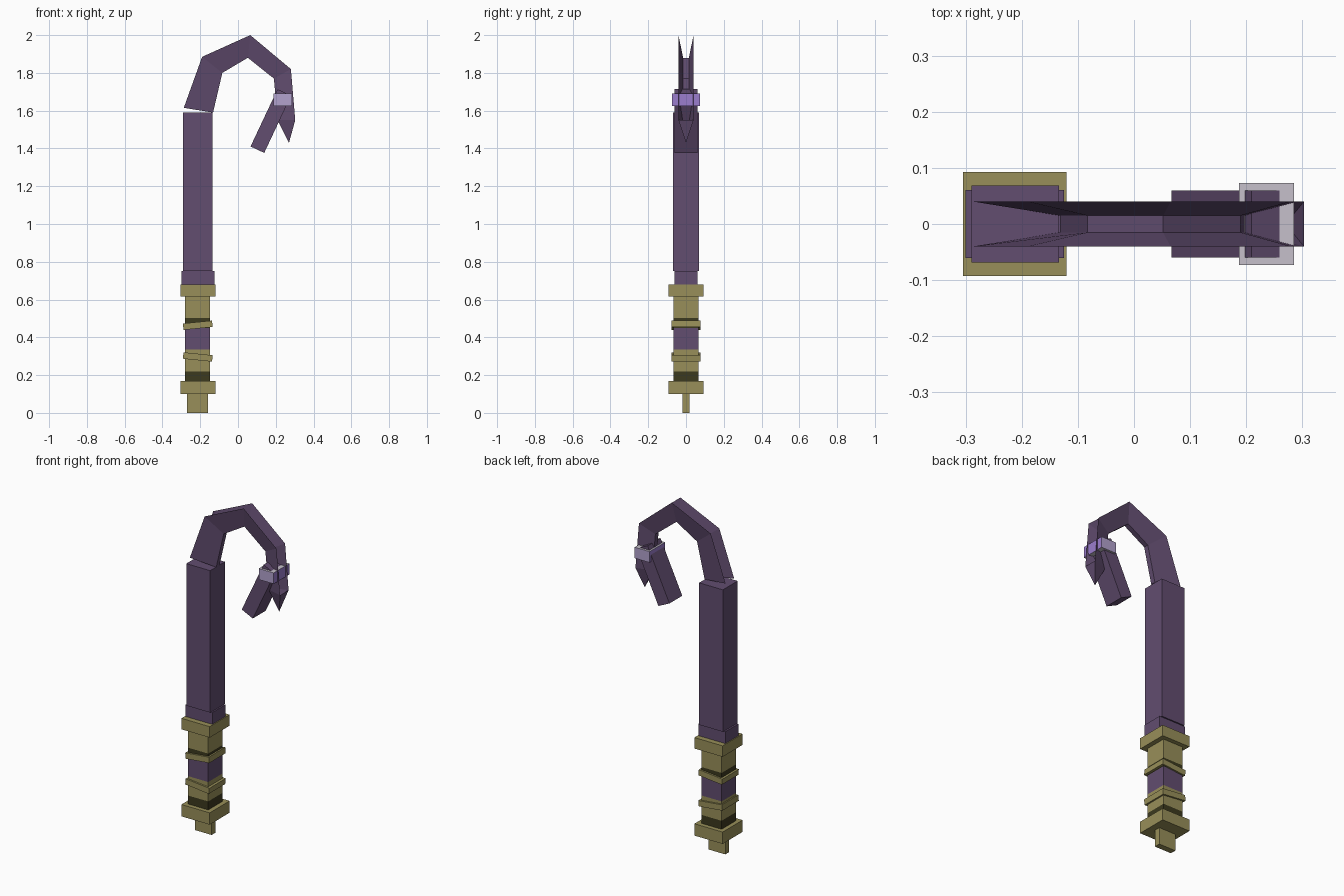
import bpy
import bmesh
from mathutils import Matrix

cube = bpy.data.objects.get("Cube")
if cube:
    bpy.data.objects.remove(cube, do_unlink=True)


def material(name, rgb):
    m = bpy.data.materials.new(name)
    m.use_nodes = True
    m.diffuse_color = (*rgb, 1)
    m.node_tree.nodes["Principled BSDF"].inputs["Base Color"].default_value = (*rgb, 1)
    return m


PURPLE = material("dusky purple", (0.122, 0.074, 0.162))
GOLD = material("old gold", (0.314, 0.275, 0.100))
OLIVE = material("dark olive", (0.045, 0.041, 0.013))
LILAC = material("pale lilac", (0.445, 0.361, 0.610))
VIOLET = material("violet", (0.328, 0.205, 0.610))
SILVER = material("silver lilac", (0.565, 0.527, 0.597))


def finish(name, bm, mats):
    mesh = bpy.data.meshes.new(name)
    bm.to_mesh(mesh)
    bm.free()
    for m in mats:
        mesh.materials.append(m)
    obj = bpy.data.objects.new(name, mesh)
    bpy.context.collection.objects.link(obj)
    return obj


def box(name, center, size, mats, tilt=0.0):
    """Box turned about the y axis by tilt radians."""
    bm = bmesh.new()
    place = (Matrix.Translation(center) @ Matrix.Rotation(tilt, 4, "Y")
             @ Matrix.Diagonal((*size, 1)))
    bmesh.ops.create_cube(bm, size=1, matrix=place)
    return finish(name, bm, mats)


def block(name, x0, x1, half_y, z0, z1, mats):
    return box(name, ((x0 + x1) / 2, 0, (z0 + z1) / 2),
               (x1 - x0, 2 * half_y, z1 - z0), mats)


# Handle fittings and shaft
block("bottom_peg", -0.27, -0.16, 0.018, 0, 0.10, [GOLD])
block("lower_guard", -0.305, -0.12, 0.093, 0.10, 0.17, [GOLD])
block("upper_guard", -0.305, -0.12, 0.093, 0.615, 0.68, [GOLD])
block("shaft_collar", -0.30, -0.125, 0.061, 0.68, 0.75, [PURPLE])
block("shaft", -0.29, -0.134, 0.069, 0.75, 1.59, [PURPLE])

# Grip: one core cut at the wrap heights and coloured by height
grip = block("grip", -0.28, -0.148, 0.067, 0.17, 0.615, [GOLD, OLIVE, PURPLE])
bm = bmesh.new()
bm.from_mesh(grip.data)
for z in (0.22, 0.335, 0.45, 0.503):
    bmesh.ops.bisect_plane(bm, geom=bm.verts[:] + bm.edges[:] + bm.faces[:],
                           plane_co=(0, 0, z), plane_no=(0, 0, 1))
for f in bm.faces:
    z = f.calc_center_median().z
    if z < 0.22 or 0.45 < z < 0.503:
        f.material_index = 1
    elif 0.335 < z < 0.45:
        f.material_index = 2
bm.to_mesh(grip.data)
bm.free()

# Tilted grip rings
for name, z, tilt in (("lower_ring", 0.296, 0.1), ("upper_ring", 0.464, -0.1)):
    box(name, (-0.213, 0, z), (0.155, 0.154, 0.034), [GOLD], tilt)

# Hook: open trough, wide on the outside, narrow on the inside, ending in a point
outer = [(-0.287, 1.615), (-0.19, 1.885), (0.065, 2.0), (0.28, 1.82), (0.303, 1.55)]
inner = [(-0.132, 1.59), (-0.083, 1.80), (0.052, 1.88), (0.19, 1.77), (0.21, 1.55)]
bm = bmesh.new()
rows = []
for (ox, oz), (ix, iz) in zip(outer, inner):
    rows.append([bm.verts.new(p) for p in (
        (ox, -0.04, oz), (ix, -0.015, iz), (ix, 0.015, iz), (ox, 0.04, oz))])
for a, b in zip(rows, rows[1:]):
    for i in range(3):
        bm.faces.new((a[i], a[i + 1], b[i + 1], b[i]))
tip = bm.verts.new((0.27, 0, 1.43))
last = rows[-1]
for i in range(4):
    bm.faces.new((last[i], last[(i + 1) % 4], tip))
bmesh.ops.recalc_face_normals(bm, faces=bm.faces[:])
finish("hook", bm, [PURPLE])

# Hanging bar and the band that ties it to the hook
box("hanging_bar", (0.174, 0, 1.545), (0.08, 0.12, 0.335), [PURPLE], 0.44)
band = block("band", 0.187, 0.285, 0.073, 1.625, 1.69, [LILAC, VIOLET, SILVER])
for f in band.data.polygons:
    if abs(f.normal.x) > 0.5:
        f.material_index = 1
    elif abs(f.normal.z) > 0.5:
        f.material_index = 2
